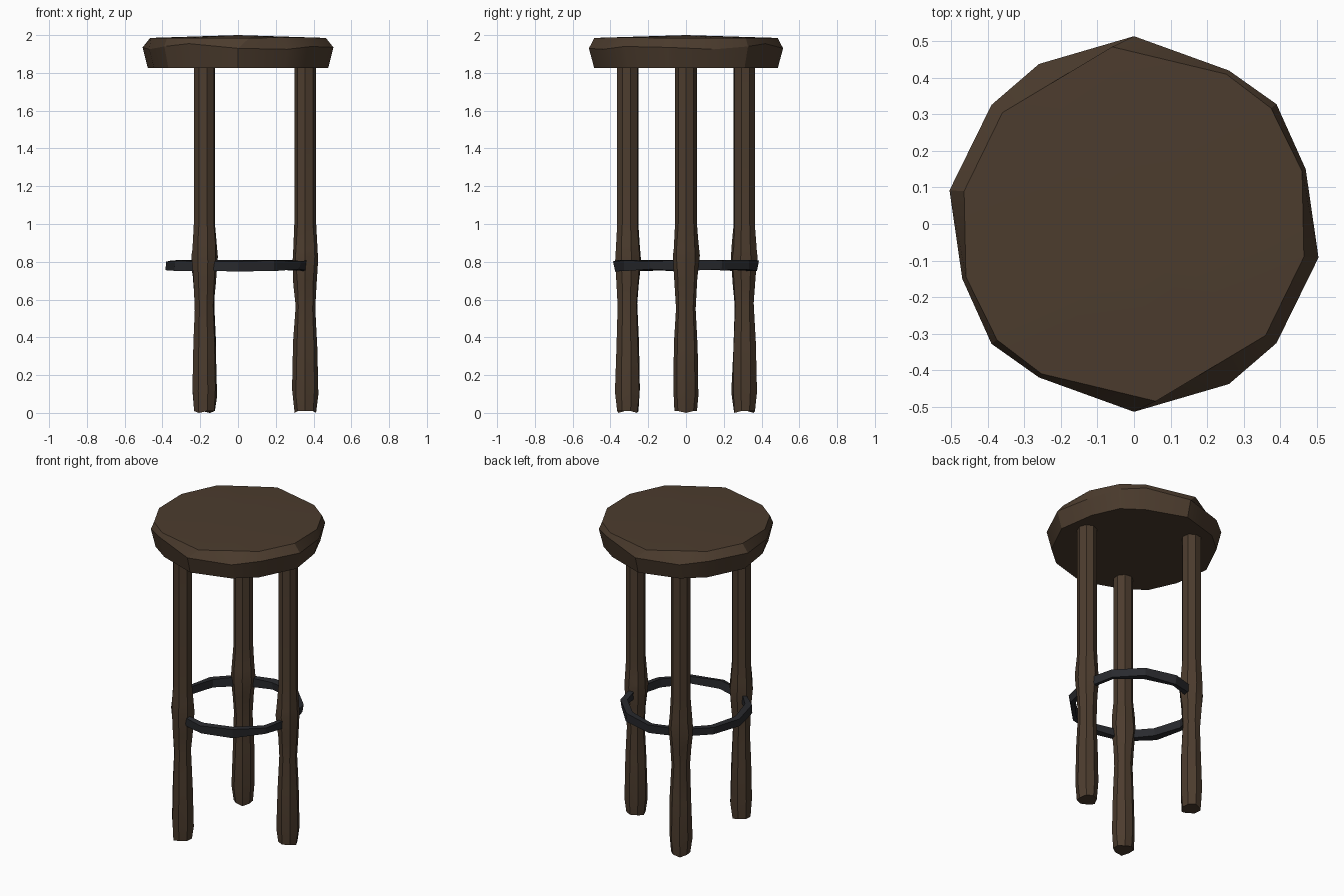
import bpy, math, random

if "Cube" in bpy.data.objects:
    bpy.data.objects.remove(bpy.data.objects["Cube"])

random.seed(4)


def material(name, rgb):
    m = bpy.data.materials.new(name)
    m.diffuse_color = (*rgb, 1)
    m.use_nodes = True
    m.node_tree.nodes["Principled BSDF"].inputs["Base Color"].default_value = m.diffuse_color
    return m


wood = material("dark brown wood", (0.072, 0.045, 0.027))
iron = material("dark iron", (0.022, 0.023, 0.027))


def build(name, verts, faces, mat, angle=30):
    me = bpy.data.meshes.new(name)
    me.from_pydata(verts, [], faces)
    me.materials.append(mat)
    ob = bpy.data.objects.new(name, me)
    bpy.context.collection.objects.link(ob)
    bpy.ops.object.select_all(action='DESELECT')
    bpy.context.view_layer.objects.active = ob
    ob.select_set(True)
    bpy.ops.object.mode_set(mode='EDIT')
    bpy.ops.mesh.select_all(action='SELECT')
    bpy.ops.mesh.normals_make_consistent(inside=False)
    bpy.ops.object.mode_set(mode='OBJECT')
    bpy.ops.object.shade_smooth_by_angle(angle=math.radians(angle))
    return ob


def bridge(rings, n):
    """Quads joining consecutive rings of n vertices."""
    return [(r * n + i, r * n + (i + 1) % n, (r + 1) * n + (i + 1) % n, (r + 1) * n + i)
            for r in range(rings - 1) for i in range(n)]


def both_halves(half):
    """Repeat half an outline turned by 180 degrees."""
    return half + [(-x, -y, z) for x, y, z in half]


# Seat: rough-hewn slab, widest at mid height, slightly domed on top
mid = both_halves([(0.505, -0.092, 1.935), (0.47, 0.15, 1.925), (0.39, 0.328, 1.94),
                   (0.26, 0.42, 1.955), (0, 0.514, 1.93), (-0.26, 0.438, 1.925),
                   (-0.39, 0.326, 1.94)])
top = both_halves([(0.465, -0.09, 1.985), (0.46, 0.145, 1.985), (0.375, 0.317, 1.985),
                   (0.253, 0.41, 1.985), (-0.06, 0.485, 1.985), (-0.24, 0.377, 1.987),
                   (-0.36, 0.305, 1.987)])
low = [(x * 0.945, y * 0.945, 1.825) for x, y, z in mid]
n = len(mid)
faces = bridge(3, n) + [tuple(range(n))]
faces += [(2 * n + i, 2 * n + (i + 1) % n, 3 * n) for i in range(n)]
build("seat", low + mid + top + [(0, 0, 2.0)], faces, wood, 25)

# Legs: straight above, carved with a knuckle at the footrest and a flared foot
profile = [(0.012, 0.060), (0.11, 0.069), (0.36, 0.063), (0.56, 0.054), (0.70, 0.062),
           (0.81, 0.072), (0.88, 0.068), (1.0, 0.058), (1.84, 0.058)]
SIDES = 8
for k, name in enumerate(("right_leg", "back_left_leg", "front_left_leg")):
    a = k * math.tau / 3
    cx, cy = 0.356 * math.cos(a), 0.356 * math.sin(a)
    verts = []
    for z, r in profile:
        for i in range(SIDES):
            t = a + i * math.tau / SIDES
            # carved part is uneven, the upper shaft is regular
            rr = r * (random.uniform(0.93, 1.03) if z < 0.95 else 1)
            zz = z + (random.uniform(-0.025, 0.025) if 0.05 < z < 0.95 else 0)
            if z < 0.05:
                zz = 0.0 if i % 4 == 0 else 0.01
            verts.append((cx + rr * math.cos(t), cy + rr * math.sin(t), zz))
    last = len(verts) - SIDES
    faces = bridge(len(profile), SIDES)
    faces += [tuple(range(SIDES)), tuple(range(last, last + SIDES))]
    build(name, verts, faces, wood, 25)

# Footrest: flat hammered hoop running through the three legs
SEG = 12
verts = []
for r, z in ((0.350, 0.755), (0.382, 0.755), (0.382, 0.805), (0.350, 0.805)):
    for i in range(SEG):
        t = i * math.tau / SEG
        rr = r + random.uniform(-0.008, 0.006)
        verts.append((rr * math.cos(t), rr * math.sin(t), z + random.uniform(-0.006, 0.006)))
faces = bridge(4, SEG)
faces += [(3 * SEG + i, 3 * SEG + (i + 1) % SEG, (i + 1) % SEG, i) for i in range(SEG)]
build("footrest_ring", verts, faces, iron, 20)
